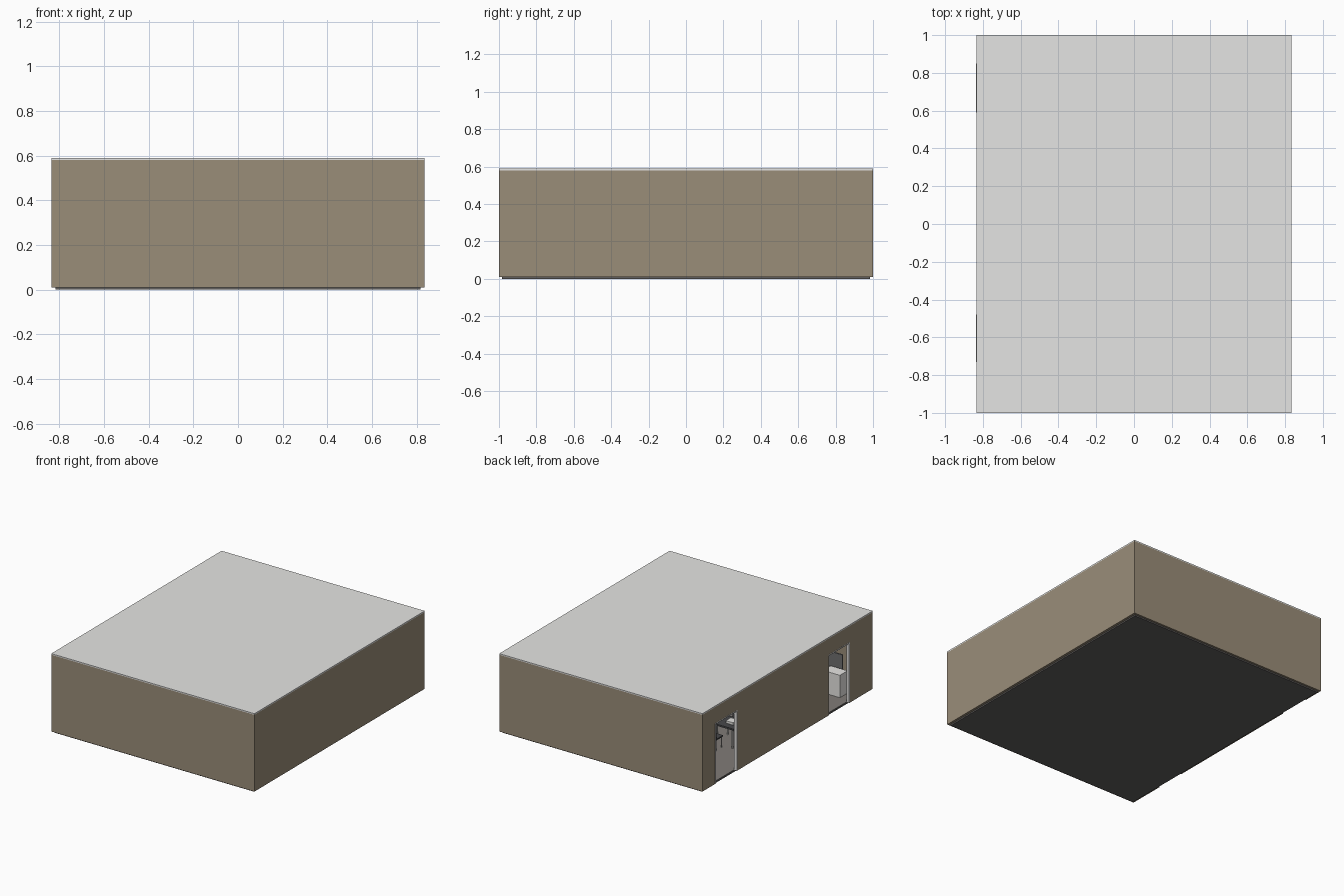
import bpy, bmesh, math

if "Cube" in bpy.data.objects:
    bpy.data.objects.remove(bpy.data.objects["Cube"])


def mat(name, r, g, b):
    """Flat material from sRGB bytes."""
    lin = [((c / 255 + 0.055) / 1.055) ** 2.4 for c in (r, g, b)]
    m = bpy.data.materials.new(name)
    m.diffuse_color = (*lin, 1)
    m.use_nodes = True
    m.node_tree.nodes["Principled BSDF"].inputs["Base Color"].default_value = m.diffuse_color
    return m


BROWN = mat("brown_wall", 154, 141, 121)
ROOF = mat("roof_grey", 229, 229, 227)
FLOOR = mat("dark_floor", 97, 95, 93)
TILE = mat("grey_floor", 128, 124, 120)
FRAME = mat("pale_frame", 222, 221, 219)
DARK = mat("dark_furniture", 72, 72, 74)
SCREEN = mat("grey_screen", 112, 112, 112)
LIGHT = mat("light_furniture", 232, 231, 228)


def boxes(name, spans, material):
    """One object made of boxes given as (x0, x1, y0, y1, z0, z1)."""
    bm = bmesh.new()
    for x0, x1, y0, y1, z0, z1 in spans:
        verts = bmesh.ops.create_cube(bm, size=1)["verts"]
        for v in verts:
            v.co = ((x0 + x1) / 2 + v.co.x * (x1 - x0),
                    (y0 + y1) / 2 + v.co.y * (y1 - y0),
                    (z0 + z1) / 2 + v.co.z * (z1 - z0))
    me = bpy.data.meshes.new(name)
    bm.to_mesh(me)
    bm.free()
    me.materials.append(material)
    ob = bpy.data.objects.new(name, me)
    bpy.context.collection.objects.link(ob)
    return ob


W, L, T = 0.835, 1.0, 0.02          # half width, half length, wall thickness
Z0, Z1 = 0.01, 0.58                 # wall bottom and top
DOOR_TOP = 0.46
doors = [(-0.73, -0.48), (0.59, 0.85)]

# Floor slab and indoor floor covering
boxes("floor_slab", [(-W + .018, W - .018, -L + .015, L - .015, 0, Z0)], FLOOR)
boxes("floor_covering", [(-W + T, W - T, -L + T, L - T, Z0, Z0 + .004)], TILE)

# Roof slab
boxes("roof", [(-W, W, -L, L, Z1, 0.589)], ROOF)

# Plain walls
boxes("front_wall", [(-W, W, -L, -L + T, Z0, Z1)], BROWN)
boxes("back_wall", [(-W, W, L - T, L, Z0, Z1)], BROWN)
boxes("right_wall", [(W - T, W, -L + T, L - T, Z0, Z1)], BROWN)

# Left wall built around the two doorways
edges = [-L + T] + [y for d in doors for y in d] + [L - T]
spans = [(-W, -W + T, edges[i], edges[i + 1], Z0, Z1) for i in (0, 2, 4)]
spans += [(-W, -W + T, a, b, DOOR_TOP, Z1) for a, b in doors]
boxes("left_wall", spans, BROWN)

# Door frames
for n, (a, b) in enumerate(doors, 1):
    x0, x1, t = -W - .001, -W + T + .002, .008
    boxes(f"door_frame_{n}", [
        (x0, x1, a, a + t, Z0, DOOR_TOP),
        (x0, x1, b - t, b, Z0, DOOR_TOP),
        (x0, x1, a + t, b - t, DOOR_TOP - t, DOOR_TOP)], FRAME)

# Cabinet with screen just inside the first doorway
boxes("cabinet", [(-.74, -.60, -.84, -.75, .014, .18)], LIGHT)
boxes("screen", [(-.69, -.50, -.86, -.85, .17, .28),
                 (-.61, -.58, -.87, -.84, .014, .17)], SCREEN)

# Tables with chairs, running back from the second doorway
for k, (tx, ty) in enumerate([(-.50, .26), (-.50, -.12)], 1):
    boxes(f"table_top_{k}",
          [(tx - .13, tx + .13, ty - .08, ty + .08, .155, .167)], DARK)
    boxes(f"table_legs_{k}",
          [(tx + sx * .11 - .005, tx + sx * .11 + .005,
            ty + sy * .065 - .005, ty + sy * .065 + .005, .014, .155)
           for sx in (-1, 1) for sy in (-1, 1)], LIGHT)
    boxes(f"table_items_{k}",
          [(tx - .09, tx - .03, ty - .03, ty + .03, .167, .185),
           (tx + .02, tx + .08, ty - .03, ty + .03, .167, .19)], LIGHT)
    for n, s in enumerate((-1, 1), 1):
        cy = ty + s * .13
        back = cy + s * .04
        boxes(f"chair_{k}_{n}",
              [(tx - .05, tx + .05, cy - .04, cy + .04, .095, .105),
               (tx - .05, tx + .05, back - .004, back + .004, .105, .2)], DARK)
        boxes(f"chair_legs_{k}_{n}",
              [(tx + sx * .042 - .003, tx + sx * .042 + .003,
                cy + sy * .034 - .003, cy + sy * .034 + .003, .014, .095)
               for sx in (-1, 1) for sy in (-1, 1)], LIGHT)
